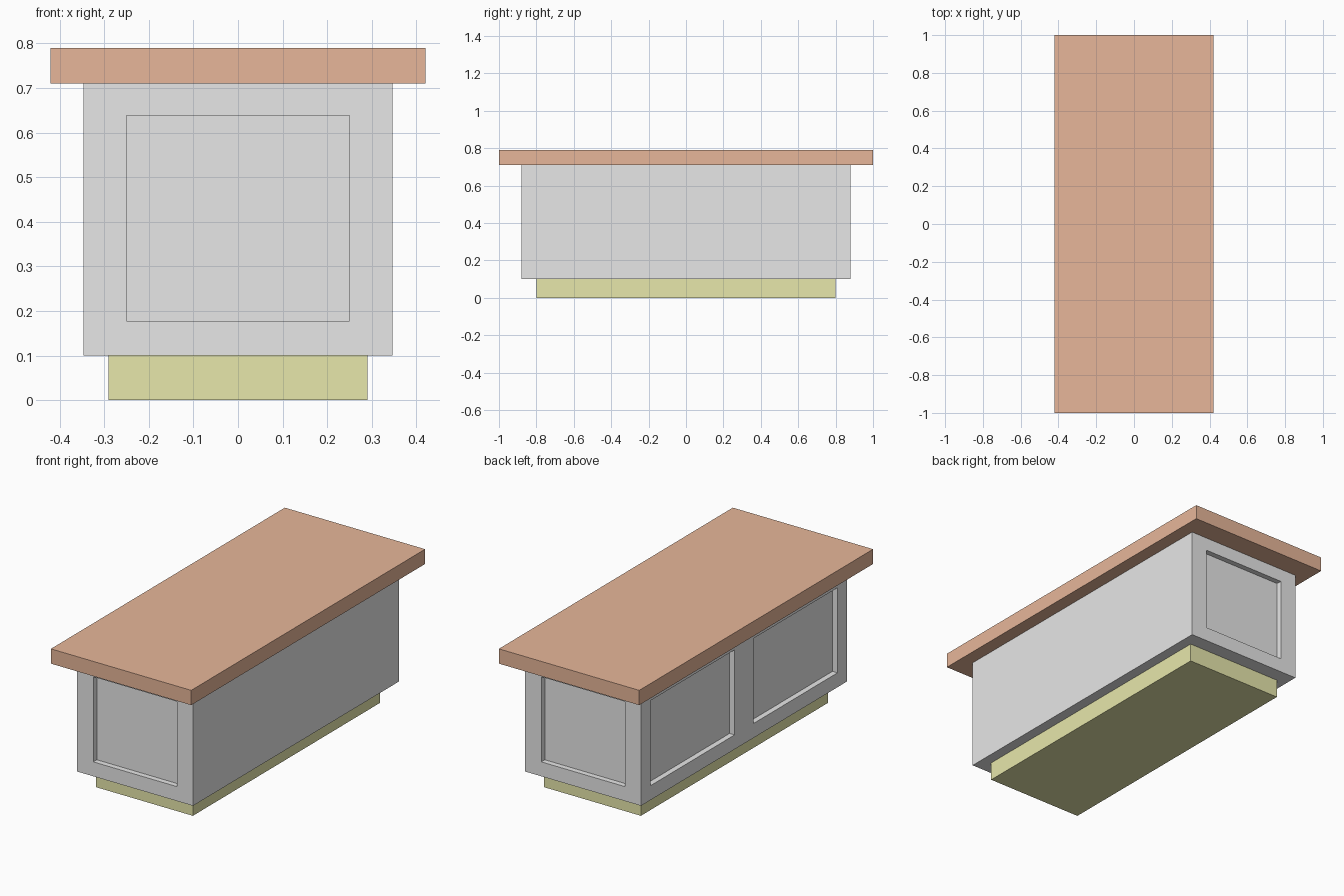
import bpy

if "Cube" in bpy.data.objects:
    bpy.data.objects.remove(bpy.data.objects["Cube"])


def material(name, rgb):
    m = bpy.data.materials.new(name)
    m.diffuse_color = (*rgb, 1.0)
    m.use_nodes = True
    m.node_tree.nodes["Principled BSDF"].inputs["Base Color"].default_value = m.diffuse_color
    return m


def box(name, lo, hi, mat=None):
    """Axis-aligned box between two corners."""
    bpy.ops.mesh.primitive_cube_add(size=1)
    ob = bpy.context.object
    ob.name = name
    ob.location = [(a + b) / 2 for a, b in zip(lo, hi)]
    ob.scale = [b - a for a, b in zip(lo, hi)]
    bpy.ops.object.transform_apply(location=True, rotation=False, scale=True)
    if mat:
        ob.data.materials.append(mat)
    return ob


wood = material("warm_wood", (0.80, 0.47, 0.32))
grey = material("cabinet_grey", (0.80, 0.80, 0.80))
olive = material("pale_olive", (0.80, 0.80, 0.41))

# Plinth, cabinet and overhanging worktop
box("plinth", (-0.29, -0.80, 0), (0.29, 0.80, 0.10), olive)
cabinet = box("cabinet", (-0.347, -0.88, 0.10), (0.347, 0.88, 0.71), grey)
box("worktop", (-0.42, -1.0, 0.71), (0.42, 1.0, 0.79), wood)

# Recessed panels: one on each end, two on the left side
DEPTH, Z0, Z1 = 0.03, 0.178, 0.638
cutters = []
for s in (-1, 1):
    y0, y1 = sorted((s * (0.88 - DEPTH), s * 0.95))
    cutters.append(box("end_panel_cutter", (-0.25, y0, Z0), (0.25, y1, Z1)))
    y0, y1 = sorted((s * 0.08, s * 0.80))
    cutters.append(box("side_panel_cutter", (-0.40, y0, Z0), (-0.347 + DEPTH, y1, Z1)))

bpy.ops.object.select_all(action='DESELECT')
bpy.context.view_layer.objects.active = cabinet
cabinet.select_set(True)
for c in cutters:
    mod = cabinet.modifiers.new("panel_recess", 'BOOLEAN')
    mod.operation = 'DIFFERENCE'
    mod.solver = 'EXACT'
    mod.object = c
    bpy.ops.object.modifier_apply(modifier=mod.name)
for c in cutters:
    bpy.data.objects.remove(c, do_unlink=True)
